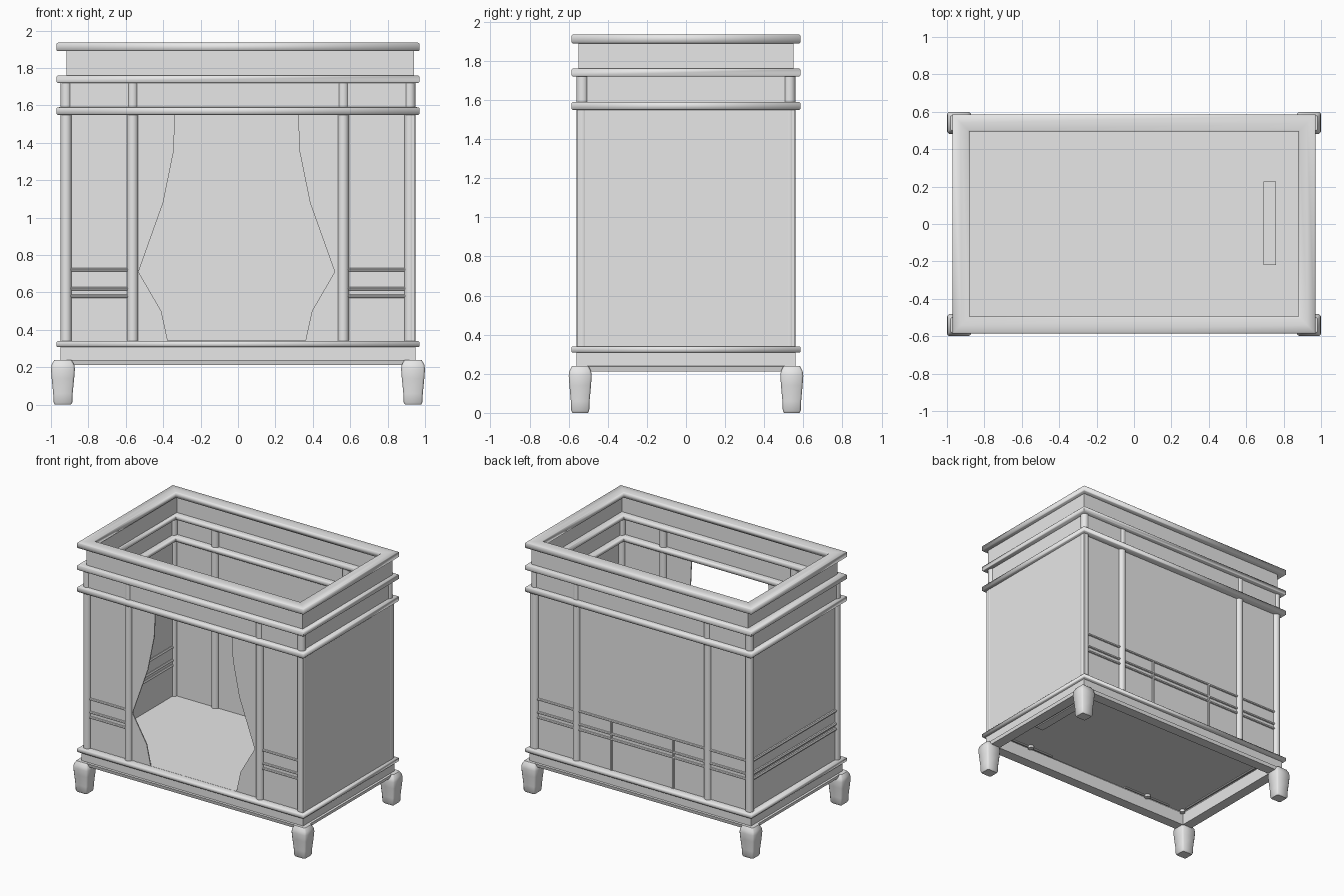
import bpy, bmesh, math
from mathutils import Matrix

cube = bpy.data.objects.get("Cube")
if cube:
    bpy.data.objects.remove(cube, do_unlink=True)

grey = bpy.data.materials.new("plain_grey")
grey.use_nodes = True
grey.diffuse_color = (0.8, 0.8, 0.8, 1)
grey.node_tree.nodes["Principled BSDF"].inputs["Base Color"].default_value = (0.8, 0.8, 0.8, 1)


def finish(name, bm, angle=40):
    bmesh.ops.recalc_face_normals(bm, faces=bm.faces)
    mesh = bpy.data.meshes.new(name)
    bm.to_mesh(mesh)
    bm.free()
    obj = bpy.data.objects.new(name, mesh)
    bpy.context.collection.objects.link(obj)
    mesh.materials.append(grey)
    bpy.ops.object.select_all(action='DESELECT')
    obj.select_set(True)
    bpy.context.view_layer.objects.active = obj
    bpy.ops.object.shade_smooth_by_angle(angle=math.radians(angle))
    return obj


def skin(bm, loops, close):
    """Bridge equal vertex loops into walls."""
    rings = [[bm.verts.new(p) for p in loop] for loop in loops]
    n = len(rings[0])
    for i in range(len(rings) - (0 if close else 1)):
        a, b = rings[i], rings[(i + 1) % len(rings)]
        for j in range(n):
            k = (j + 1) % n
            bm.faces.new((a[j], a[k], b[k], b[j]))
    return rings


def frame(name, hx, hy, profile, cx=0, angle=40):
    """Rectangular moulding: profile points are (inset, height)."""
    bm = bmesh.new()
    corners = ((1, 1), (-1, 1), (-1, -1), (1, -1))
    skin(bm, [[(cx + sx * (hx - d), sy * (hy - d), z) for d, z in profile]
              for sx, sy in corners], True)
    return finish(name, bm, angle)


def box(name, x0, x1, y0, y1, z0, z1, bevel=0):
    bm = bmesh.new()
    bmesh.ops.create_cube(bm, size=1)
    for v in bm.verts:
        v.co = ((x0 + x1) / 2 + v.co.x * (x1 - x0),
                (y0 + y1) / 2 + v.co.y * (y1 - y0),
                (z0 + z1) / 2 + v.co.z * (z1 - z0))
    if bevel:
        bmesh.ops.bevel(bm, geom=bm.edges[:], offset=bevel, segments=2, affect='EDGES')
    return finish(name, bm)


def rod(name, centre, radius, length, axis='Z', sides=16):
    bm = bmesh.new()
    turn = {'Z': Matrix(), 'X': Matrix.Rotation(math.pi / 2, 4, 'Y'),
            'Y': Matrix.Rotation(math.pi / 2, 4, 'X')}[axis]
    bmesh.ops.create_cone(bm, cap_ends=True, segments=sides, radius1=radius,
                          radius2=radius, depth=length,
                          matrix=Matrix.Translation(centre) @ turn)
    return finish(name, bm)


def strip(z0, z1, width):
    """Square-edged strip with softened corners."""
    c = 0.005
    return [(c, z0), (0, z0 + c), (0, z1 - c), (c, z1),
            (width / 2, z1 + 0.001), (width - c, z1), (width, z1 - c),
            (width, z0 + c), (width - c, z0)]


# Horizontal mouldings, shaded softly round their corners
for name, z0, z1 in (("top_moulding", 1.89, 1.935), ("upper_moulding", 1.72, 1.76),
                     ("lower_moulding", 1.55, 1.59), ("base_moulding", 0.308, 0.34)):
    frame(name, 0.97, 0.585, strip(z0, z1, 0.09), angle=60)

# Frieze bands
for name, cx, hx, hy, z0, z1 in (("upper_frieze", .012, 0.928, 0.55, 1.755, 1.895),
                                 ("lower_frieze", 0, 0.935, 0.55, 1.585, 1.725)):
    frame(name, hx, hy, [(0, z0), (0, z1), (.02, z1), (.02, z0)], cx)

# Plinth: flat band standing on a slightly wider slab
frame("plinth", 0.97, 0.58, [(.02, .31), (.02, .24), (.004, .238), (.01, .212),
                             (.09, .212), (.09, .31)])

# Floor level with the base moulding, raised grip, and fittings underneath
box("floor", -0.925, 0.93, -0.535, 0.535, 0.318, 0.342)
box("floor_grip", 0.68, 0.77, -0.23, 0.24, 0.31, 0.36, 0.012)
for x in (0.60, -0.52):
    rod("latch_bar", (x, -0.475, 0.313), 0.007, 0.42, 'X', 8)
    rod("latch_knob", (x, -0.465, 0.308), 0.022, 0.02)
rod("floor_edge_bar", (-0.86, 0, 0.313), 0.007, 0.85, 'Y', 8)
rod("corner_knob", (-0.86, -0.47, 0.308), 0.02, 0.02)

# Walls
box("back_wall", -0.92, 0.92, 0.524, 0.536, 0.33, 1.57)
box("left_wall", 0.93, 0.946, -0.558, 0.558, 0.335, 1.56)
box("right_wall", -0.926, -0.914, -0.53, 0.53, 0.33, 1.57)

# Front wall halves, cut to the outline of drawn curtains
edge = [(.335, 1.57), (.345, 1.35), (.40, 1.08), (.532, .71), (.41, .5), (.373, .33)]
for name, side, shift in (("front_right_curtain", -1, 0), ("front_left_curtain", 1, -.015)):
    outline = [(side * x + shift, z) for x, z in edge] + [(side * .92, .33), (side * .92, 1.57)]
    bm = bmesh.new()
    rings = skin(bm, [[(x, y, z) for x, z in outline] for y in (-0.534, -0.526)], False)
    for ring in rings:
        bm.faces.new(ring)
    finish(name, bm, 20)

# Posts and pillars
for sx in (-1, 1):
    for sy in (-1, 1):
        rod("corner_post", (sx * 0.919, sy * 0.53, 1.03), 0.03, 1.4)
        rod("pillar", (sx * 0.563, sy * 0.53, 1.03), 0.03, 1.4)

# Rails and back dividers
for z in (0.722, 0.62, 0.58):
    for sx in (-1, 1):
        rod("front_rail", (sx * 0.74, -0.534, z), 0.01, 0.31, 'X', 8)
    rod("back_rail", (0, 0.536, z), 0.01, 1.8, 'X', 8)
    rod("side_rail", (-0.922, 0, z), 0.016, 1.04, 'Y', 8)
for x in (-0.265, 0.265):
    rod("back_divider", (x, 0.536, 0.53), 0.01, 0.39, 'Z', 8)

# Legs: square sections with small chamfers, bulging near the top
levels = ((0, .043), (.012, .05), (.06, .052), (.14, .06), (.19, .064), (.215, .06), (.24, .045))
for sx in (-1, 1):
    for sy in (-1, 1):
        bm = bmesh.new()
        loops = []
        for z, w in levels:
            c = w * 0.82
            loops.append([(sx * 0.936 + x, sy * 0.541 + y * 0.92, z) for x, y in
                          ((w, -c), (w, c), (c, w), (-c, w), (-w, c), (-w, -c), (-c, -w), (c, -w))])
        rings = skin(bm, loops, False)
        bm.faces.new(rings[0])
        bm.faces.new(rings[-1])
        finish("leg", bm, 50)
